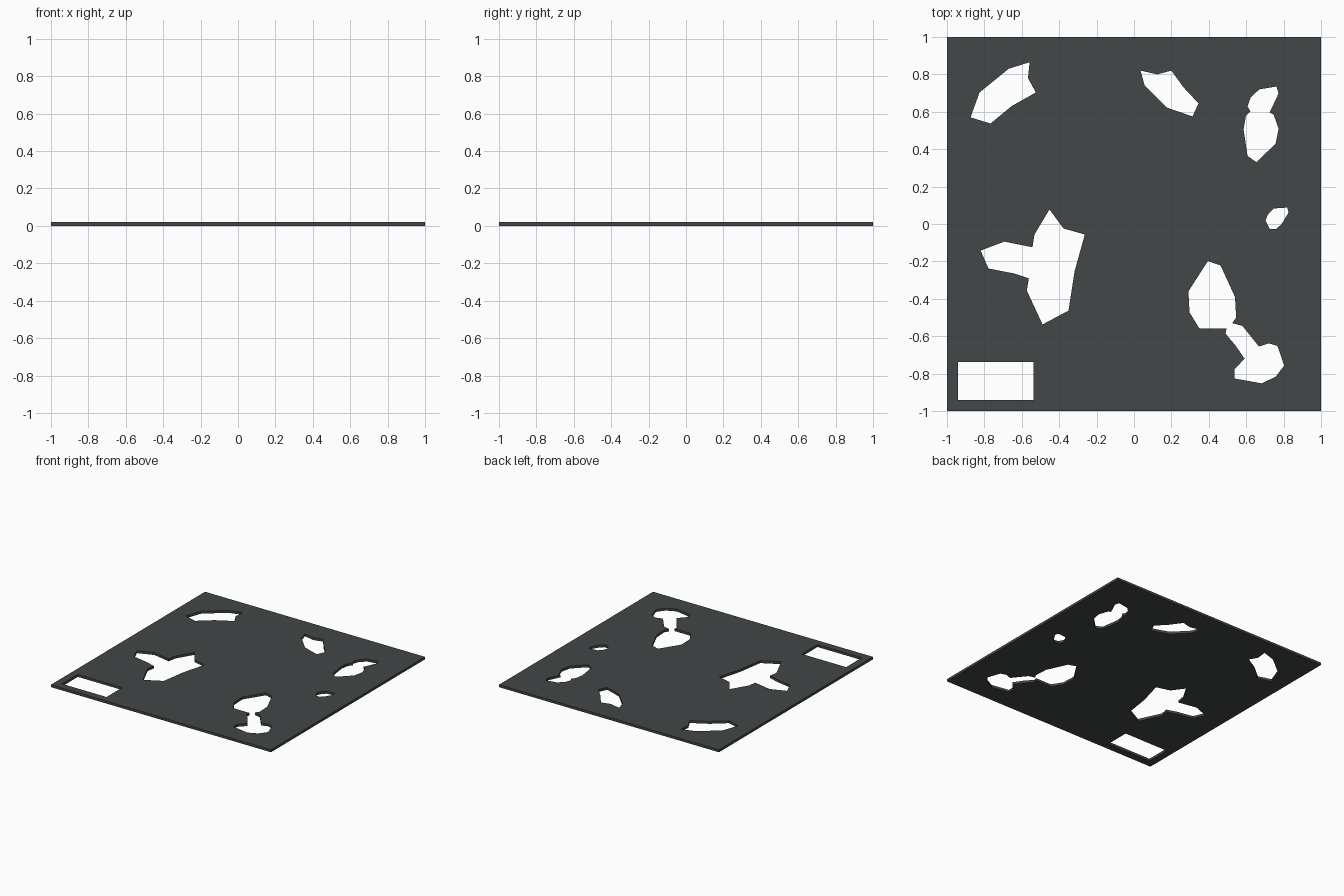
import bpy, bmesh

if "Cube" in bpy.data.objects:
    bpy.data.objects.remove(bpy.data.objects["Cube"])

THICK = 0.02


def rect(x0, y0, x1, y1):
    return [(x0, y0), (x1, y0), (x1, y1), (x0, y1)]


# Irregular cut-out outlines, seen from above
north_west = [(-.67, .83), (-.558, .865), (-.567, .78), (-.525, .703),
              (-.655, .63), (-.767, .537), (-.874, .57), (-.826, .703)]
north = [(.035, .82), (.125, .80), (.2, .82), (.265, .73),
         (.345, .645), (.313, .575), (.174, .623), (.056, .743)]
north_east = [(.67, .72), (.762, .735), (.773, .698), (.725, .596), (.746, .586),
              (.773, .51), (.757, .43), (.655, .33), (.607, .364), (.586, .505),
              (.598, .578), (.623, .602), (.607, .628), (.623, .676)]
east = [(.746, .083), (.82, .088), (.826, .06), (.789, 0),
        (.762, -.026), (.725, -.026), (.703, .019), (.716, .05)]
west = [(-.452, .078), (-.377, -.024), (-.263, -.056), (-.318, -.254), (-.35, -.463),
        (-.489, -.537), (-.573, -.356), (-.562, -.291), (-.639, -.265), (-.778, -.238),
        (-.82, -.142), (-.693, -.094), (-.543, -.124), (-.532, -.056)]
south_east = [(.395, -.198), (.463, -.222), (.54, -.39), (.546, -.5), (.525, -.53),
              (.58, -.545), (.668, -.655), (.72, -.638), (.767, -.652), (.803, -.757),
              (.757, -.817), (.682, -.852), (.537, -.826), (.537, -.778), (.591, -.72),
              (.543, -.65), (.489, -.586), (.495, -.559), (.35, -.559), (.297, -.473),
              (.291, -.36)]
label_window = rect(-.94, -.94, -.537, -.737)

# Flat curve: outer square with the cut-outs as inner loops
curve = bpy.data.curves.new("map_plate_outline", "CURVE")
curve.dimensions = "2D"
curve.fill_mode = "BOTH"
curve.extrude = THICK / 2
for loop in (rect(-1, -1, 1, 1), north_west, north, north_east, east, west,
             south_east, label_window):
    spline = curve.splines.new("POLY")
    spline.points.add(len(loop) - 1)
    for point, (x, y) in zip(spline.points, loop):
        point.co = (x, y, 0, 1)
    spline.use_cyclic_u = True

plate = bpy.data.objects.new("cut_out_plate", curve)
bpy.context.collection.objects.link(plate)
bpy.context.view_layer.objects.active = plate
plate.select_set(True)
bpy.ops.object.convert(target="MESH")
plate = bpy.context.object
plate.name = "cut_out_plate"

# Weld the rims, rest the plate on the ground
mesh = plate.data
bm = bmesh.new()
bm.from_mesh(mesh)
bmesh.ops.remove_doubles(bm, verts=bm.verts, dist=0.0005)
bmesh.ops.translate(bm, verts=bm.verts, vec=(0, 0, THICK / 2))
bmesh.ops.recalc_face_normals(bm, faces=bm.faces)
for face in bm.faces:
    face.smooth = False
bm.to_mesh(mesh)
bm.free()

# One dark slate colour
slate = bpy.data.materials.new("dark_slate")
slate.diffuse_color = (0.055, 0.063, 0.063, 1)
slate.use_nodes = True
slate.node_tree.nodes["Principled BSDF"].inputs["Base Color"].default_value = slate.diffuse_color
mesh.materials.clear()
mesh.materials.append(slate)
